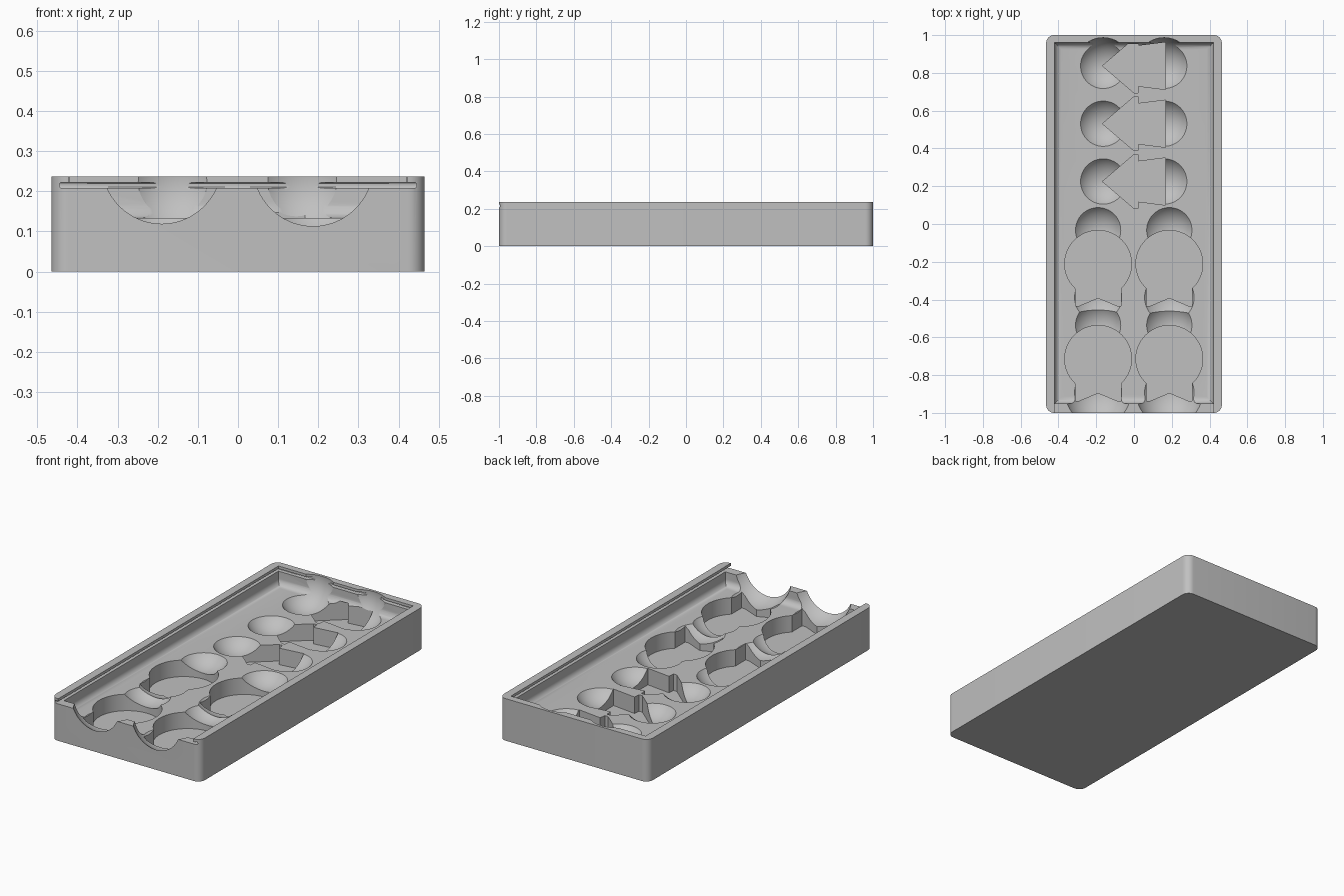
import bpy, bmesh, math
from mathutils import Matrix

cube = bpy.data.objects.get("Cube")
if cube:
    bpy.data.objects.remove(cube, do_unlink=True)

grey = bpy.data.materials.new("plain grey")
grey.use_nodes = True
COLOUR = (0.53, 0.53, 0.53, 1)
grey.diffuse_color = COLOUR
grey.node_tree.nodes["Principled BSDF"].inputs["Base Color"].default_value = COLOUR

FLOOR, LEDGE, TOP = 0.133, 0.208, 0.237


def finish(bm, name):
    bmesh.ops.recalc_face_normals(bm, faces=bm.faces[:])
    mesh = bpy.data.meshes.new(name)
    bm.to_mesh(mesh)
    bm.free()
    mesh.materials.append(grey)
    obj = bpy.data.objects.new(name, mesh)
    bpy.context.collection.objects.link(obj)
    return obj


def box(name, x, y0, y1, z0, z1, bevel=0, segments=1, pick=None):
    """Box symmetric in x; edges chosen by pick are bevelled."""
    bm = bmesh.new()
    bmesh.ops.create_cube(bm, size=1)
    for v in bm.verts:
        v.co.x *= 2 * x
        v.co.y = y0 if v.co.y < 0 else y1
        v.co.z = z0 if v.co.z < 0 else z1
    if bevel:
        edges = [e for e in bm.edges if pick(e.verts[0].co, e.verts[1].co)]
        bmesh.ops.bevel(bm, geom=edges, offset=bevel, segments=segments,
                        profile=0.5, affect='EDGES')
    return finish(bm, name)


def prism(name, outline, z0, z1):
    bm = bmesh.new()
    face = bm.faces.new([bm.verts.new((x, y, z0)) for x, y in outline])
    up = bmesh.ops.extrude_face_region(bm, geom=[face])["geom"]
    bmesh.ops.translate(bm, vec=(0, 0, z1 - z0),
                        verts=[g for g in up if isinstance(g, bmesh.types.BMVert)])
    return finish(bm, name)


def ball(name, x, y, z, r):
    bm = bmesh.new()
    bmesh.ops.create_uvsphere(bm, u_segments=64, v_segments=40, radius=r,
                              matrix=Matrix.Translation((x, y, z)))
    return finish(bm, name)


def bulb_outline(cx, cy, r=0.177, neck=0.121):
    """Round head with a straight neck and a notched end."""
    start = -math.acos(-neck / r) + 2 * math.pi
    a0 = -math.acos(neck / r)
    a1 = math.pi - a0
    n = 48
    pts = [(cx + r * math.cos(a0 + (a1 - a0) * i / n),
            cy + r * math.sin(a0 + (a1 - a0) * i / n)) for i in range(n + 1)]
    end = cy - 0.222
    return pts + [(cx - neck, end), (cx - 0.1, end), (cx, end + 0.042),
                  (cx + 0.1, end), (cx + neck, end)]


def arrow_outline(cy):
    """Arrow pointing to -x with a slightly flared tail."""
    half = [(-0.167, 0), (0, 0.143), (0.02, 0.143), (0.024, 0.107), (0.167, 0.125)]
    return ([(x, cy + y) for x, y in half] +
            [(x, cy - y) for x, y in reversed(half[1:])])


# Tray body with rounded upright corners
body = box("tray_body", 0.465, -1, 1, 0, TOP, 0.042, 8,
           lambda a, b: abs(a.z - b.z) > 0.1)

cutters = [
    # Main recess with a filleted floor
    box("recess_cutter", 0.42, -0.95, 0.96, FLOOR, 0.3, 0.035, 8,
        lambda a, b: a.z < 0.2 and b.z < 0.2),
    # Lid channel, open at the front, with softened sides
    box("lid_channel_cutter", 0.445, -1.1, 0.982, LEDGE, 0.222, 0.005, 3,
        lambda a, b: a.z == b.z),
    # Front opening above the channel
    box("front_opening_cutter", 0.421, -1.1, -0.9, 0.215, 0.3),
]

# Arrow pockets with a finger bowl on each side
for row in range(3):
    y = 0.837 - 0.306 * row
    cutters.append(prism("arrow_pocket_cutter", arrow_outline(y), 0.04, 0.147))
    for x in (-0.163, 0.16):
        cutters.append(ball("arrow_bowl_cutter", x, y, 0.223, 0.15))

# Bulb pockets with a finger bowl above and a wider scoop below
for x, scoop_z in ((-0.19, 0.268), (0.187, 0.262)):
    for y in (-0.211, -0.714):
        cutters.append(prism("bulb_pocket_cutter", bulb_outline(x, y), 0.04, 0.147))
        cutters.append(ball("bulb_bowl_cutter", x, y + 0.178, 0.223, 0.15))
        cutters.append(ball("bulb_scoop_cutter", x, y - 0.178, scoop_z, 0.184))

# Carve the body, then discard the cutters
bpy.ops.object.select_all(action='DESELECT')
bpy.context.view_layer.objects.active = body
body.select_set(True)
for cutter in cutters:
    cutter.hide_render = True
    mod = body.modifiers.new("carve", 'BOOLEAN')
    mod.operation = 'DIFFERENCE'
    mod.solver = 'EXACT'
    mod.object = cutter
    bpy.ops.object.modifier_apply(modifier=mod.name)
    bpy.data.objects.remove(cutter, do_unlink=True)

bpy.ops.object.shade_smooth_by_angle(angle=math.radians(25))
